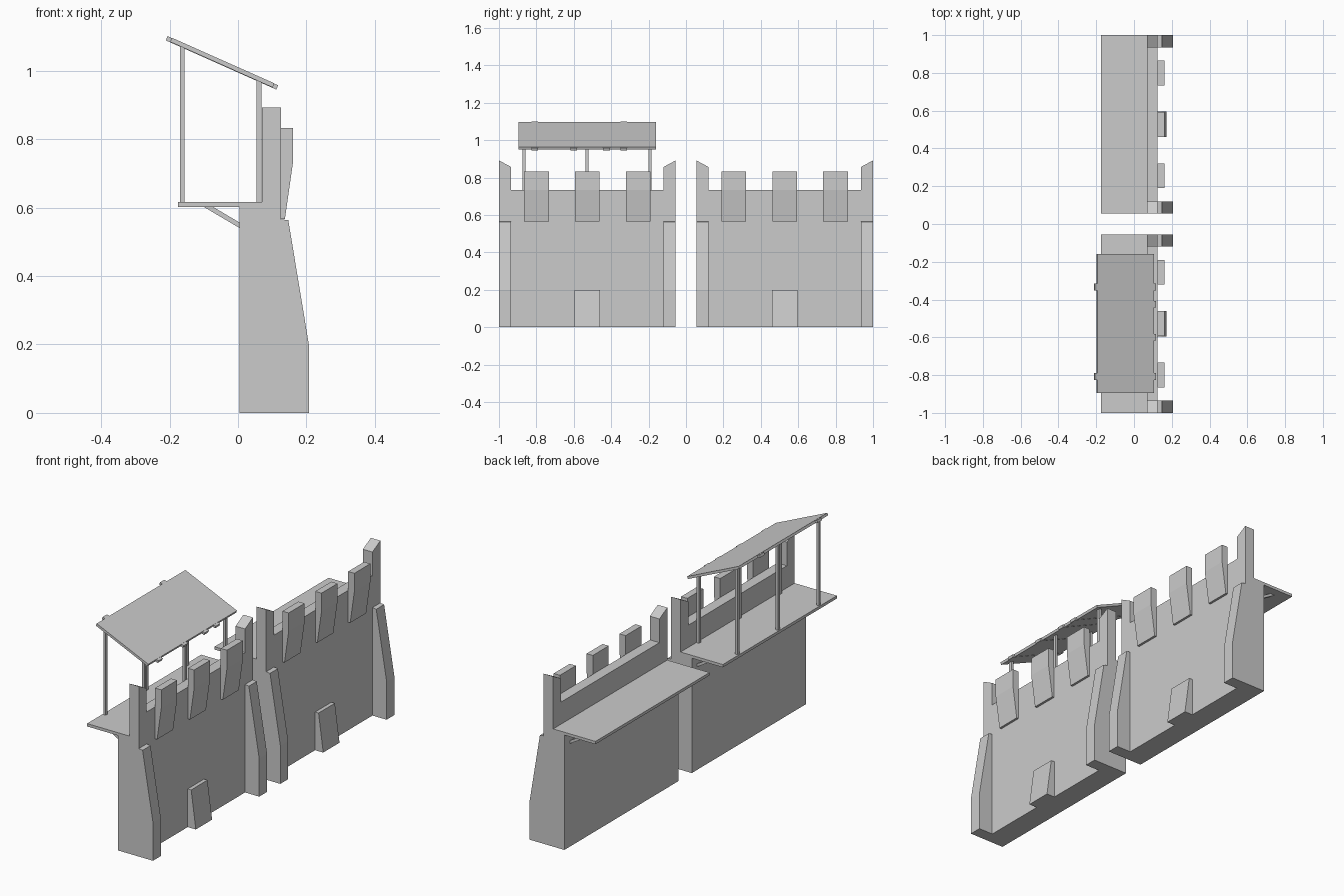
import bpy, bmesh
from mathutils import Vector

if "Cube" in bpy.data.objects:
    bpy.data.objects.remove(bpy.data.objects["Cube"])


def prism(name, pts, lo, hi, axis="y"):
    """Extrude a closed profile: (x, z) points along y, or (y, z) points along x."""
    bm = bmesh.new()
    if axis == "y":
        co = [(a, lo, b) for a, b in pts]
        step = Vector((0, hi - lo, 0))
    else:
        co = [(lo, a, b) for a, b in pts]
        step = Vector((hi - lo, 0, 0))
    face = bm.faces.new([bm.verts.new(c) for c in co])
    ext = bmesh.ops.extrude_face_region(bm, geom=[face], use_keep_orig=True)
    moved = [g for g in ext["geom"] if isinstance(g, bmesh.types.BMVert)]
    bmesh.ops.translate(bm, vec=step, verts=moved)
    bmesh.ops.recalc_face_normals(bm, faces=bm.faces)
    mesh = bpy.data.meshes.new(name)
    bm.to_mesh(mesh)
    bm.free()
    ob = bpy.data.objects.new(name, mesh)
    bpy.context.collection.objects.link(ob)
    return ob


def rect(a0, a1, b0, b1):
    return [(a0, b0), (a1, b0), (a1, b1), (a0, b1)]


BACK, PARAPET, FACE = 0.005, 0.07, 0.125
DECK_LOW, DECK_TOP = 0.602, 0.617
HALF, HORN = 0.4725, 0.065

buttress = [(FACE, 0), (0.207, 0), (0.207, 0.2), (0.147, 0.563), (FACE, 0.566)]
merlon = [(FACE, 0.566), (0.137, 0.566), (0.161, 0.735), (0.161, 0.832), (FACE, 0.832)]
foot = [(FACE, 0), (0.172, 0), (0.145, 0.2), (FACE, 0.2)]
strut = [(-0.1, DECK_LOW), (BACK, 0.54), (BACK, 0.556), (-0.073, DECK_LOW)]

# Two matching wall sections with a gap between them
for c, side in ((-0.5275, "near"), (0.5275, "far")):
    y0, y1 = c - HALF, c + HALF
    prism(f"wall_{side}", rect(BACK, FACE, 0, DECK_LOW), y0, y1)
    # Parapet with a raised, sloped horn at each end
    prism(f"parapet_{side}", [
        (y0, DECK_LOW), (y1, DECK_LOW), (y1, 0.892), (y1 - HORN, 0.857),
        (y1 - HORN, 0.733), (y0 + HORN, 0.733), (y0 + HORN, 0.857), (y0, 0.892)],
        PARAPET, FACE, "x")
    prism(f"walkway_{side}", rect(-0.175, PARAPET, DECK_LOW, DECK_TOP), y0, y1)
    prism(f"buttress_{side}_1", buttress, y0, y0 + HORN)
    prism(f"buttress_{side}_2", buttress, y1 - HORN, y1)
    prism(f"foot_block_{side}", foot, c - 0.0675, c + 0.0675)
    for i in (-1, 0, 1):
        m = c + i * 0.272
        prism(f"merlon_{side}_{i + 2}", merlon, m - 0.066, m + 0.066)
        b = c + i * 0.42
        prism(f"walkway_strut_{side}_{i + 2}", strut, b - 0.008, b + 0.008)


# Lean-to roof: sloping slab with a few longer boards
def slope(x0, x1, drop, thick):
    top = lambda x: 1.098 - drop - (x + 0.197) * 0.445
    return [(x0, top(x0)), (x1, top(x1)),
            (x1 - 0.005, top(x1) - thick), (x0 - 0.005, top(x0) - thick)]


prism("roof", slope(-0.193, 0.106, 0, 0.012), -0.895, -0.16)
for i, (y, x0) in enumerate(((-0.808, -0.206), (-0.6, -0.18),
                             (-0.425, -0.18), (-0.333, -0.206))):
    prism(f"roof_board_{i + 1}", slope(x0, 0.117, 0.001, 0.0125), y - 0.018, y + 0.018)

# Roof posts
for i, y in enumerate((-0.865, -0.528, -0.193)):
    prism(f"back_post_{i + 1}", [(-0.17, DECK_TOP), (-0.156, DECK_TOP),
                                 (-0.156, 1.072), (-0.17, 1.078)], y - 0.008, y + 0.008)
    prism(f"front_post_{i + 1}", [(0.054, DECK_TOP), (0.068, DECK_TOP),
                                  (0.068, 0.972), (0.054, 0.978)], y - 0.008, y + 0.008)
